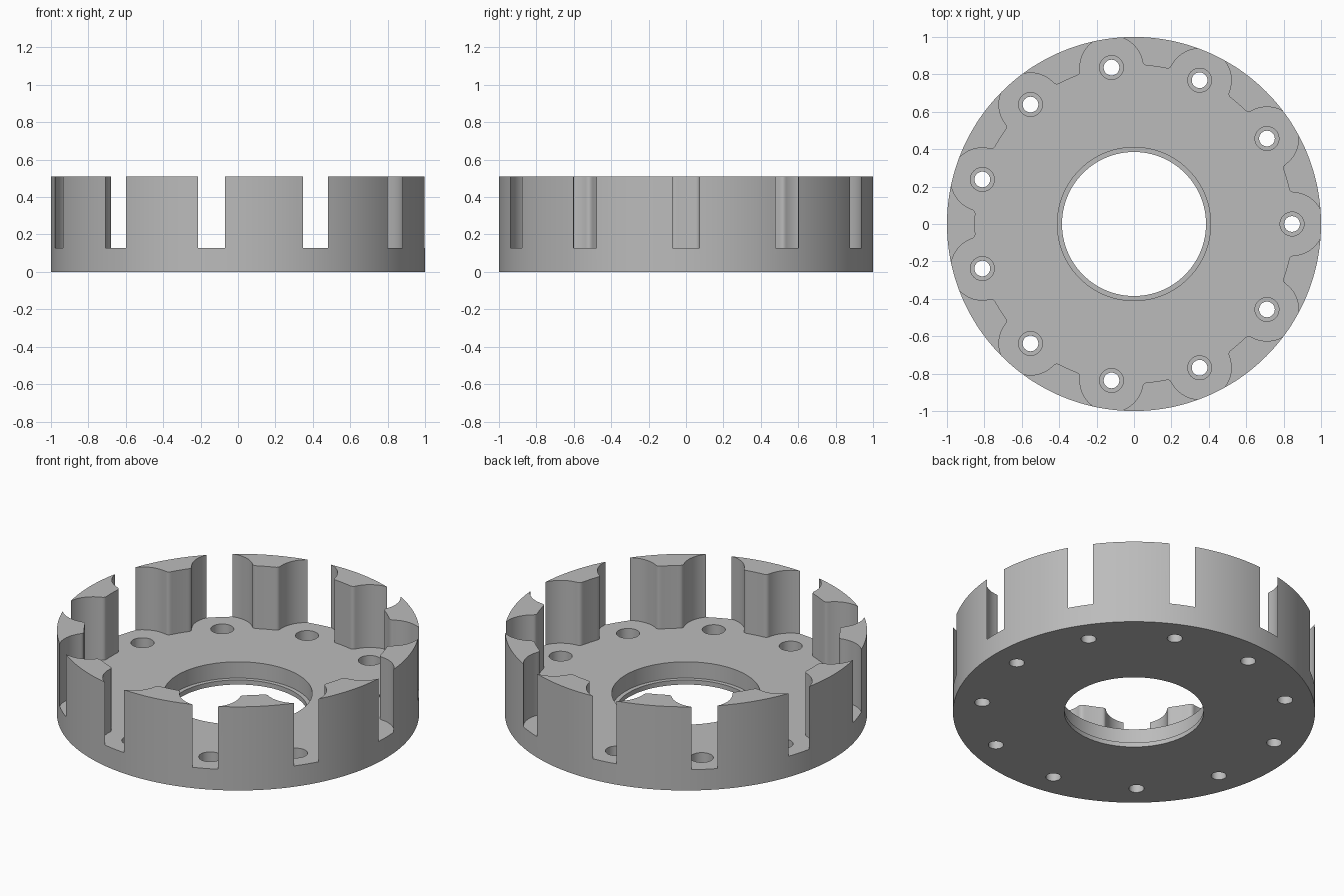
import bpy, bmesh, math
from mathutils import Vector

if "Cube" in bpy.data.objects:
    bpy.data.objects.remove(bpy.data.objects["Cube"])

COUNT = 11            # pockets and screw holes
STEP = math.tau / COUNT
HEIGHT, FLOOR = 0.51, 0.127
BOLT_R = 0.845        # radius of the screw circle
POCKET_R = 0.169      # round pocket about each screw
CAVITY_R = 0.85       # inner faces of the pillars


def finish(bm, name):
    bmesh.ops.recalc_face_normals(bm, faces=bm.faces[:])
    mesh = bpy.data.meshes.new(name)
    bm.to_mesh(mesh)
    bm.free()
    ob = bpy.data.objects.new(name, mesh)
    bpy.context.collection.objects.link(ob)
    return ob


def lathe(bm, profile, segments, cx=0.0, cy=0.0):
    """Closed solid of revolution from (radius, z) steps, capped at both ends."""
    rings = []
    for r, z in profile:
        rings.append([bm.verts.new((cx + r * math.cos(math.tau * i / segments),
                                    cy + r * math.sin(math.tau * i / segments), z))
                      for i in range(segments)])
    for a, b in zip(rings, rings[1:]):
        for i in range(segments):
            j = (i + 1) % segments
            bm.faces.new((a[i], a[j], b[j], b[i]))
    bm.faces.new(rings[0])
    bm.faces.new(rings[-1])


def polar(r, a):
    return Vector((r * math.cos(a), r * math.sin(a)))


def soften(before, corner, after, size=0.022, n=5):
    """Rounded corner between two neighbouring outline points."""
    p = corner + (before - corner).normalized() * size
    q = corner + (after - corner).normalized() * size
    return [p * (1 - t) ** 2 + corner * 2 * t * (1 - t) + q * t * t
            for t in (i / n for i in range(n + 1))]


def cavity_outline():
    """Round cavity joined with a ring of circular pockets."""
    # where the pocket circle meets the cavity circle, relative to the screw axis
    x = (CAVITY_R ** 2 + BOLT_R ** 2 - POCKET_R ** 2) / (2 * BOLT_R)
    y = math.sqrt(CAVITY_R ** 2 - x * x)
    half, open_a = math.atan2(y, x), math.atan2(y, x - BOLT_R)
    points = []
    for k in range(COUNT):
        c = k * STEP
        mid = polar(BOLT_R, c)

        def pocket(t):
            return mid + polar(POCKET_R, c + t)

        trim = 0.022 / POCKET_R
        points += soften(polar(CAVITY_R, c - half - 0.026), polar(CAVITY_R, c - half),
                         pocket(-open_a + trim))
        n = 28
        span = open_a - trim * 1.3
        points += [pocket(-span + 2 * span * i / n) for i in range(n + 1)]
        points += soften(pocket(open_a - trim), polar(CAVITY_R, c + half),
                         polar(CAVITY_R, c + half + 0.026))
        # inner face of the next pillar
        a0, a1 = c + half + 0.035, c + STEP - half - 0.035
        points += [polar(CAVITY_R, a0 + (a1 - a0) * i / 4) for i in range(5)]
    return points


# ring body
bm = bmesh.new()
lathe(bm, [(1.0, 0.0), (1.0, HEIGHT)], 176)
body = finish(bm, "slotted_ring")

# cavity that leaves the pillars standing
bm = bmesh.new()
base = bm.faces.new([bm.verts.new((p.x, p.y, FLOOR)) for p in cavity_outline()])
new = bmesh.ops.extrude_face_region(bm, geom=[base])["geom"]
bmesh.ops.translate(bm, vec=(0, 0, 0.6),
                    verts=[v for v in new if isinstance(v, bmesh.types.BMVert)])
cutters = [finish(bm, "cavity_cutter")]

# centre bore with a narrow lip at the bottom
bm = bmesh.new()
lathe(bm, [(0.385, -0.1), (0.385, 0.028), (0.41, 0.028), (0.41, 0.3)], 96)
cutters.append(finish(bm, "bore_cutter"))

# counterbored screw holes
bm = bmesh.new()
for k in range(COUNT):
    p = polar(BOLT_R, k * STEP)
    lathe(bm, [(0.042, -0.1), (0.042, 0.055), (0.064, 0.055), (0.064, 0.3)], 32, p.x, p.y)
cutters.append(finish(bm, "screw_hole_cutter"))

bpy.context.view_layer.objects.active = body
body.select_set(True)
for cutter in cutters:
    mod = body.modifiers.new(cutter.name, "BOOLEAN")
    mod.operation, mod.solver, mod.object = "DIFFERENCE", "EXACT", cutter
    bpy.ops.object.modifier_apply(modifier=mod.name)
for cutter in cutters:
    bpy.data.objects.remove(cutter)

# plain grey finish
grey = bpy.data.materials.new("grey_metal")
grey.diffuse_color = (0.5, 0.5, 0.5, 1)
grey.use_nodes = True
grey.node_tree.nodes["Principled BSDF"].inputs["Base Color"].default_value = grey.diffuse_color
body.data.materials.clear()
body.data.materials.append(grey)
bpy.ops.object.shade_smooth_by_angle(angle=math.radians(30))
